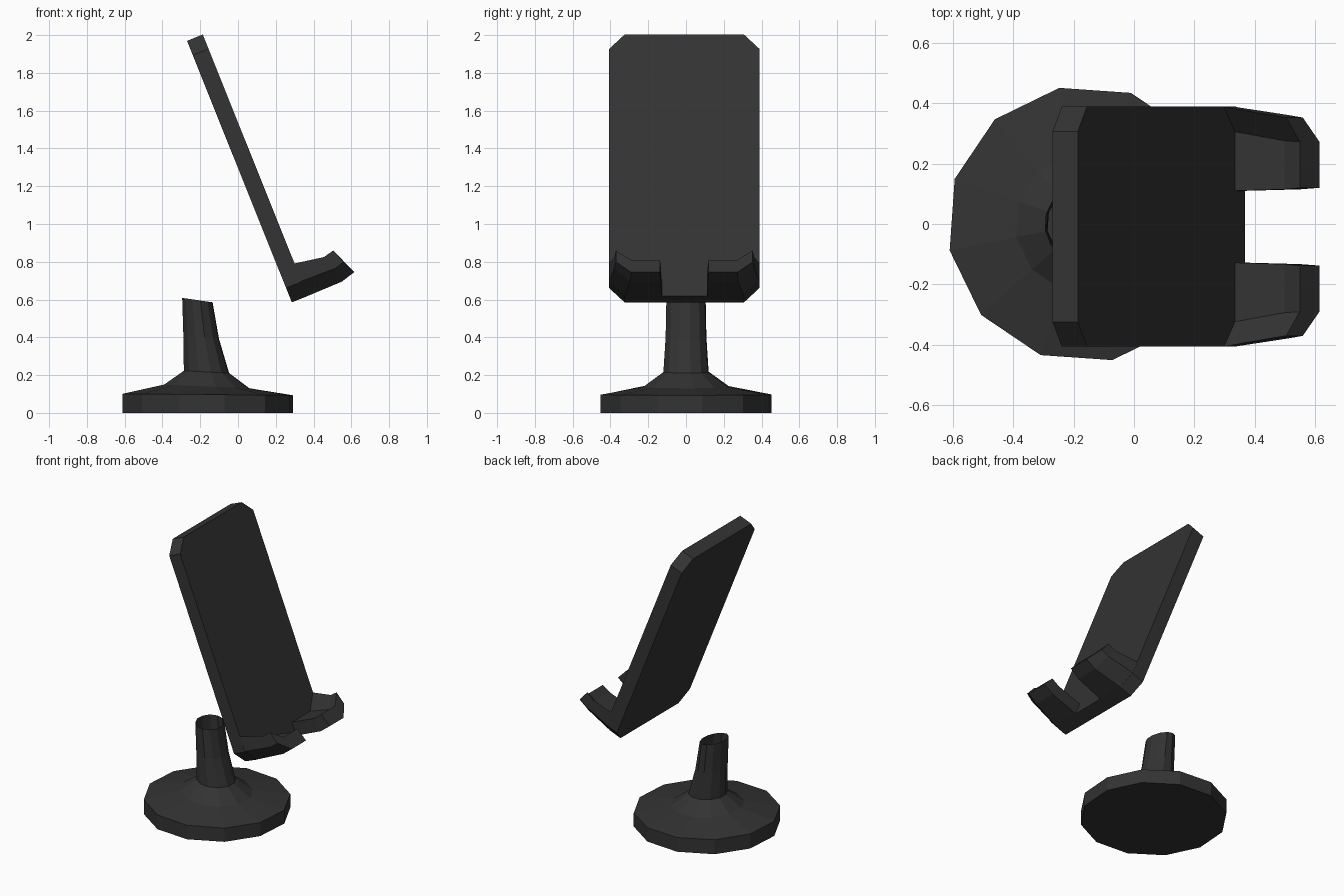
import bpy, bmesh, math
from mathutils import Vector

if "Cube" in bpy.data.objects:
    bpy.data.objects.remove(bpy.data.objects["Cube"])

mat = bpy.data.materials.new("charcoal plastic")
mat.diffuse_color = (0.033, 0.033, 0.033, 1)
mat.use_nodes = True
mat.node_tree.nodes["Principled BSDF"].inputs["Base Color"].default_value = mat.diffuse_color
YC = -0.009  # small sideways offset of the holder


def loft(name, rings, cap_start=True, cap_end=True):
    """Skin a list of equal-length closed rings into one object."""
    bm = bmesh.new()
    vs = [[bm.verts.new(p) for p in ring] for ring in rings]
    n = len(vs[0])
    for a, b in zip(vs, vs[1:]):
        for i in range(n):
            j = (i + 1) % n
            bm.faces.new((a[i], a[j], b[j], b[i]))
    if cap_start:
        bm.faces.new(vs[0][::-1])
    if cap_end:
        bm.faces.new(vs[-1])
    bmesh.ops.recalc_face_normals(bm, faces=bm.faces)
    me = bpy.data.meshes.new(name)
    bm.to_mesh(me)
    bm.free()
    me.materials.append(mat)
    ob = bpy.data.objects.new(name, me)
    bpy.context.collection.objects.link(ob)
    return ob


# Round foot flowing into a leaning, open-topped stem
# (centre x, radius x, radius y, z, z drop from centre to right)
profile = [
    (-0.16, 0.46, 0.46, 0.00, 0.000),
    (-0.16, 0.46, 0.46, 0.097, 0.004),
    (-0.165, 0.23, 0.23, 0.14, 0.010),
    (-0.167, 0.122, 0.122, 0.217, 0.006),
    (-0.195, 0.096, 0.110, 0.40, 0.008),
    (-0.215, 0.082, 0.106, 0.597, 0.012),
]
rings = []
for cx, rx, ry, z, drop in profile:
    ring = []
    for k in range(12):
        a = math.radians(11 + 30 * k)
        ring.append((cx + rx * math.cos(a), ry * math.sin(a), z - drop * math.cos(a)))
    rings.append(ring)
loft("foot_and_stem", rings, cap_end=False)

# Leaning back plate with cut corners
P0 = Vector((0.285, YC, 0.585))
UP = Vector((-0.372, 0, 0.928))
OUT = Vector((0.928, 0, 0.372))
SIDE = Vector((0, 1, 0))
H, L, C = 0.398, 1.492, 0.082
outline = [(-H + C, 0), (H - C, 0), (H, C), (H, L - C),
           (H - C, L), (-H + C, L), (-H, L - C), (-H, C)]
loft("back_plate", [[P0 + SIDE * y + UP * u + OUT * w for y, u in outline]
                    for w in (0, 0.09)])

# Two upturned holding lips wrapping the lower corners
# (floor bottom xz, floor top xz, outer bottom xz, outer top xz, bend y, outer y)
stations = [
    ((0.364, 0.617), (0.330, 0.700), (0.332, 0.696), (0.295, 0.790), 0.316, 0.398),
    ((0.550, 0.695), (0.500, 0.770), (0.515, 0.765), (0.455, 0.825), 0.285, 0.370),
    ((0.615, 0.745), (0.550, 0.810), (0.560, 0.800), (0.505, 0.860), 0.282, 0.362),
]
for side, s in (("right", 1), ("left", -1)):
    rings = []
    for i, (fb, ft, ob, ot, ym, yo) in enumerate(stations):
        yi = 0.119 + 0.005 * i
        section = [(fb, yi), (fb, ym), (ob, yo), (ot, yo), (ft, ym), (ft, yi)]
        rings.append([(p[0], YC + s * y, p[1]) for p, y in section])
    loft("lip_" + side, rings, cap_start=False)
